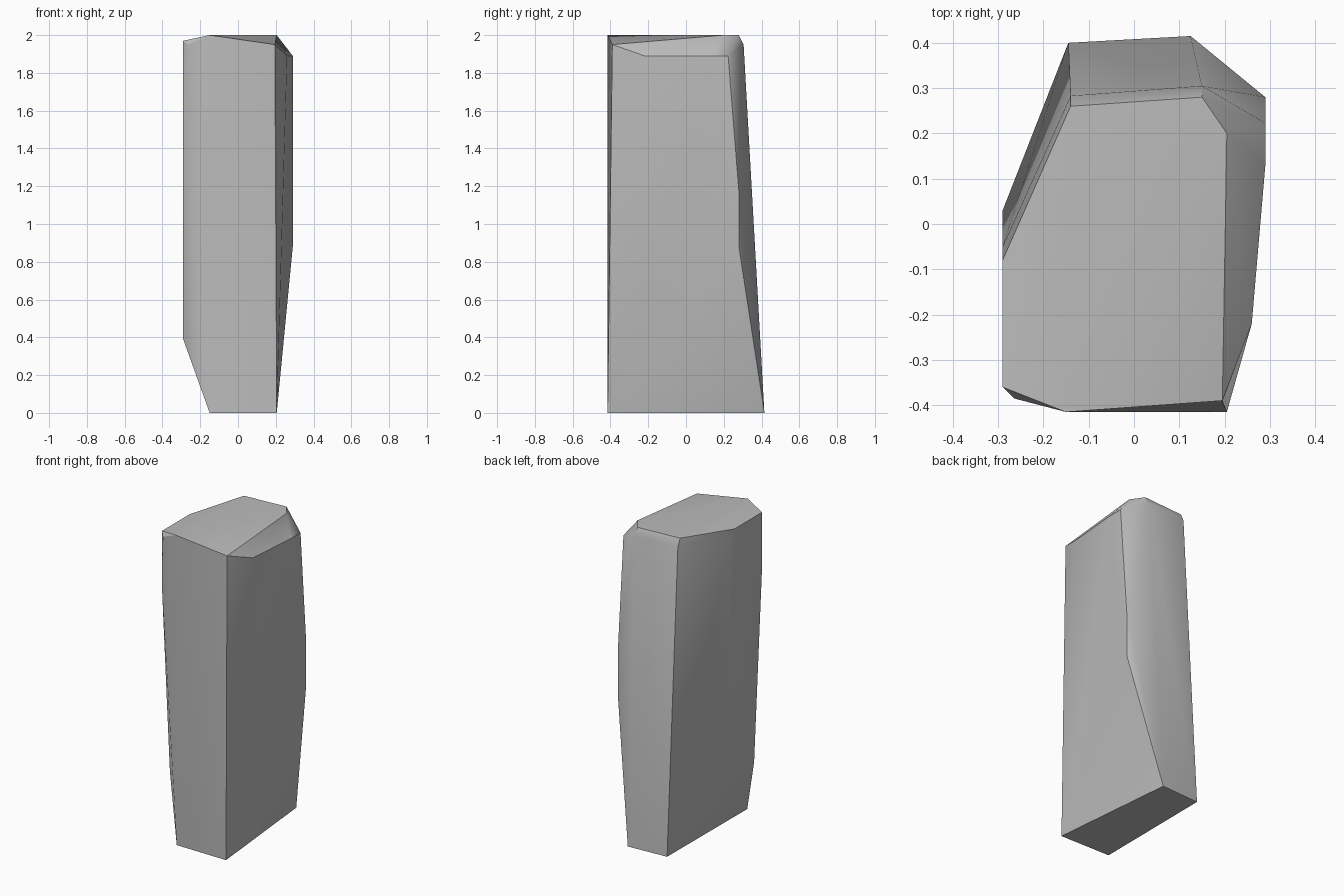
import bpy
import bmesh
import math

# Remove the default cube
default_cube = bpy.data.objects.get("Cube")
if default_cube:
    bpy.data.objects.remove(default_cube, do_unlink=True)


def make_material(name, colour):
    material = bpy.data.materials.new(name)
    material.use_nodes = True
    material.diffuse_color = colour
    shader = material.node_tree.nodes["Principled BSDF"]
    shader.inputs["Base Color"].default_value = colour
    shader.inputs["Roughness"].default_value = 0.8
    return material


def add_ring(mesh, height, outline):
    """Add the corners of one horizontal cut through the stone."""
    for x, y in outline:
        mesh.verts.new((x, y, height))


def build_stone(name, rings, material, sharp_angle):
    """Wrap a faceted convex skin round a stack of corner rings."""
    mesh = bmesh.new()
    for height, outline in rings:
        add_ring(mesh, height, outline)
    hull = bmesh.ops.convex_hull(mesh, input=mesh.verts[:])
    unused = {item for item in hull["geom_interior"] + hull["geom_unused"]
              if isinstance(item, bmesh.types.BMVert)}
    bmesh.ops.delete(mesh, geom=list(unused), context="VERTS")
    # Merge coplanar triangles into clean facets
    bmesh.ops.dissolve_limit(mesh, angle_limit=math.radians(1),
                             verts=mesh.verts[:], edges=mesh.edges[:])
    bmesh.ops.recalc_face_normals(mesh, faces=mesh.faces[:])

    data = bpy.data.meshes.new(name)
    mesh.to_mesh(data)
    mesh.free()
    data.materials.append(material)
    stone = bpy.data.objects.new(name, data)
    bpy.context.collection.objects.link(stone)

    bpy.ops.object.select_all(action="DESELECT")
    stone.select_set(True)
    bpy.context.view_layer.objects.active = stone
    bpy.ops.object.shade_smooth_by_angle(angle=sharp_angle)
    return stone


# Narrow foot standing on the ground
foot = [(0, [(-0.15, -0.41), (0.205, -0.415), (0.125, 0.415), (-0.145, 0.40)])]

# Widest part of the flanks
flanks = [
    (0.39, [(-0.29, -0.28)]),
    (0.53, [(-0.29, 0.03)]),
    (0.88, [(0.29, 0.28)]),
    (1.17, [(0.29, 0.28)]),
    (1.6, [(-0.29, -0.36)]),
]

# Lower edge of the chipped rim
rim = [
    (1.89, [(0.26, -0.22), (0.29, 0.13), (0.29, 0.223), (-0.29, -0.05)]),
    (1.95, [(0.15, 0.305), (-0.14, 0.283)]),
]

# Sloping crown
crown = [
    (1.95, [(0.195, -0.39), (-0.265, -0.385)]),
    (1.97, [(-0.29, -0.36), (-0.29, -0.08)]),
    (2, [(-0.15, -0.415), (0.205, 0.2), (0.15, 0.28), (-0.14, 0.26)]),
]

stone_grey = make_material("stone grey", (0.5, 0.5, 0.5, 1))
build_stone("standing_stone", foot + flanks + rim + crown,
            stone_grey, math.radians(30))
